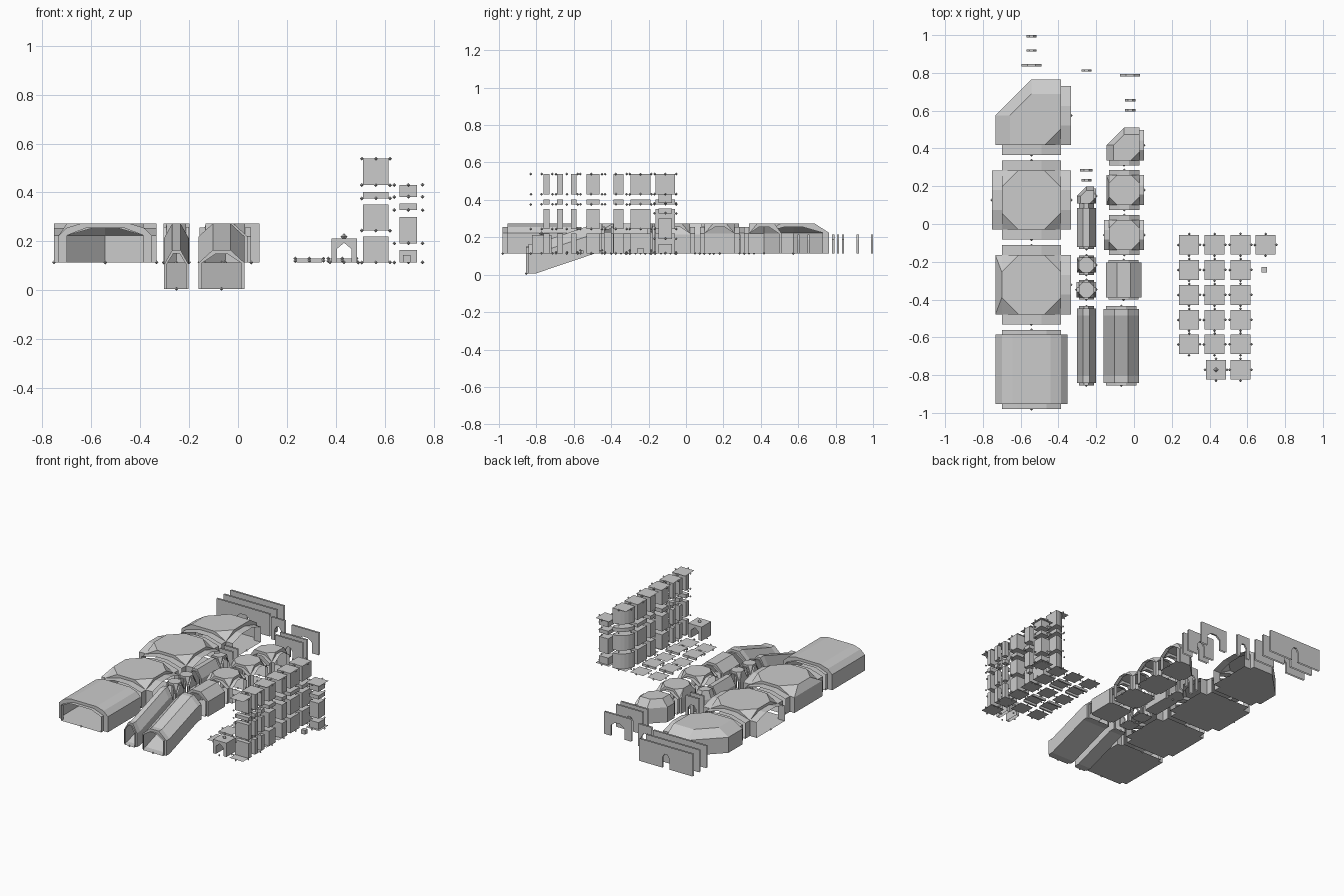
import bpy, bmesh
from math import cos, sin, pi
from mathutils import Matrix, Vector

if "Cube" in bpy.data.objects:
    bpy.data.objects.remove(bpy.data.objects["Cube"])

F = 0.114  # floor level of the kit


def finish(bm, name, loc):
    bmesh.ops.remove_doubles(bm, verts=bm.verts, dist=1e-5)
    bmesh.ops.dissolve_degenerate(bm, dist=1e-5, edges=bm.edges)
    bmesh.ops.recalc_face_normals(bm, faces=bm.faces)
    me = bpy.data.meshes.new(name)
    bm.to_mesh(me)
    bm.free()
    ob = bpy.data.objects.new(name, me)
    ob.location = loc
    bpy.context.collection.objects.link(ob)
    return ob


def face(bm, pts, m=Matrix()):
    bm.faces.new([bm.verts.new(m @ Vector(p)) for p in pts])


def strip(bm, a, b, m=Matrix(), closed=False):
    n = len(a)
    for i in range(n if closed else n - 1):
        j = (i + 1) % n
        face(bm, [a[i], a[j], b[j], b[i]], m)


def diamond(bm, x, y, z, r=0.008):
    t = bmesh.ops.create_uvsphere(bm, u_segments=4, v_segments=2, radius=r)
    bmesh.ops.translate(bm, verts=t['verts'], vec=(x, y, z))


# Size sets: r collar half width, e wall bulge, R reach, c roof half width,
# c2 collar roof half width, zw wall, zc collar top, zt roof
BIG = dict(r=.157, e=.034, R=.21, c=.068, c2=.052, zw=.11, zc=.14, zt=.159)
MID = dict(r=.08, e=.014, R=.106, c=.036, c2=.025, zw=.106, zc=.142, zt=.159)
SMALL = dict(r=.04, e=.01, R=.052, c=.017, c2=.012, zw=.1, zc=.145, zt=.159)


def arch(h, t, zw, zt):
    return [(-h, 0), (-h, zw), (-t, zt), (t, zt), (h, zw), (h, 0)]


def collar(s):
    return arch(s['r'], s['c2'], s['zw'], s['zc'])


def tunnel(name, loc, s, length, lip, drop=0, flat=0):
    # straight passage or ramp: lofted arch with narrower collars at both ends
    bm = bmesh.new()
    L = length / 2
    col = collar(s)
    t = s['c'] * (1.3 if s is BIG else 1)
    w = s['r'] + s['e']
    body = arch(w, t, s['zw'], s['zt'])
    if s is BIG:
        body = [(-w, 0), (-w, .11), (-s['r'], .142), (-.1, .159), (.1, .159), (s['r'], .142), (w, .11), (w, 0)]
        r = s['r']
        col = [(-r, 0), (-r, .11), (-r, .11), (-.08, .14), (.08, .14), (r, .11), (r, .11), (r, 0)]
    secs = [(-L, -drop, col), (-L + lip, -drop, col), (-L + lip, -drop, body)]
    if drop:
        secs += [(-L + flat, -drop, body), (L - flat, 0, body)]
    secs += [(L - lip, 0, body), (L - lip, 0, col), (L, 0, col)]
    rings = [[(x, y, z + dz) for x, z in p] for y, dz, p in secs]
    for a, b in zip(rings, rings[1:]):
        strip(bm, a, b, closed=True)
    diamond(bm, 0, -L, -drop)
    diamond(bm, 0, L, 0)
    finish(bm, name, loc)


def open_side(bm, s, m, outer=None):
    # collar arch on the local +x side, joined to the room profile
    r, R = s['r'], s['R']
    col = collar(s)
    a = [(r, y, z) for y, z in col]
    strip(bm, a, [(R, y, z) for y, z in col], m, True)
    out = outer or arch(r, s['c'], s['zw'], s['zt'])
    strip(bm, [(r, y, z) for y, z in out], a, m)
    p = m @ Vector((R, 0, 0))
    diamond(bm, *p)


def junction(name, loc, s, closed=()):
    # octagonal vaulted room with arms on the open sides
    bm = bmesh.new()
    r, c, zw, zt, q = s['r'], s['c'], s['zw'], s['zt'], s['r'] + s['e']
    roof = []
    for k in range(4):
        m = Matrix.Rotation(k * pi / 2, 4, 'Z')
        roof += [m @ Vector((r, -c, zt)), m @ Vector((r, c, zt))]
        face(bm, [(r, r, zw), (r, c, zt), (c, r, zt)], m)
        if k in closed:
            strip(bm, [(r, -r, 0), (q, -r, 0), (q, -r, zw), (r, -c, zt)],
                  [(r, r, 0), (q, r, 0), (q, r, zw), (r, c, zt)], m)
            for g in (-1, 1):
                face(bm, [(r, g * r, 0), (q, g * r, 0), (q, g * r, zw), (r, g * r, zw)], m)
                face(bm, [(r, g * r, zw), (q, g * r, zw), (r, g * c, zt)], m)
        else:
            open_side(bm, s, m)
    face(bm, roof)
    face(bm, [(-r, -r, 0), (r, -r, 0), (r, r, 0), (-r, r, 0)])
    finish(bm, name, loc)


def bend(name, loc, s):
    # corner room with a cut outer corner, open to +x and -y
    bm = bmesh.new()
    r, c, zw, zt, w = s['r'], s['c'], s['zw'], s['zt'], s['r'] + s['e']
    q = w * .6
    out = [(-w, -r), (-w, 0), (0, w), (r, w)]
    inn = [(-q, -r), (-q, 0), (0, q), (r, q)]
    low, mid = [(x, y, 0) for x, y in out], [(x, y, zw) for x, y in out]
    top = [(x, y, zt) for x, y in inn]
    strip(bm, low, mid)
    strip(bm, mid, top)
    face(bm, top + [(r, -c, zt), (c, -r, zt)])
    face(bm, low + [(r, -r, 0)])
    face(bm, [(r, -r, zw), (r, -c, zt), (c, -r, zt)])
    prof = [(-r, 0), (-r, zw), (-c, zt), (q, zt), (w, zw), (w, 0)]
    open_side(bm, s, Matrix(), prof)
    open_side(bm, s, Matrix.Rotation(-pi / 2, 4, 'Z'), [(-y, z) for y, z in reversed(prof)])
    finish(bm, name, loc)


def door_wall(name, x, y, half, dw, h=.075, peak=.1):
    # two thin sheets with a pointed doorway lined by jambs
    bm = bmesh.new()
    hole = [(-dw, 0), (-dw, h), (-dw * .4, peak), (dw * .4, peak), (dw, h), (dw, 0)]
    prof = hole + [(half, 0), (half, .159), (-half, .159), (-half, 0)]
    d = .006
    for g in (-d, d):
        face(bm, [(a, g, b) for a, b in prof])
    strip(bm, [(a, -d, b) for a, b in hole], [(a, d, b) for a, b in hole])
    finish(bm, name, (x, y, F))


def box(bm, x0, x1, y0, y1, z0, z1):
    t = bmesh.ops.create_cube(bm, size=1, matrix=Matrix.Translation(
        ((x0 + x1) / 2, (y0 + y1) / 2, (z0 + z1) / 2)) @ Matrix.Diagonal((x1 - x0, y1 - y0, z1 - z0, 1)))
    return t


def markers(bm, z, h=.0525):
    for x, y in ((h, 0), (-h, 0), (0, h), (0, -h)):
        diamond(bm, x * 1.1, y * 1.1, z)


# Large halls
tunnel("large_hall_straight", (-.543, -.77, F), BIG, .42, .026)
junction("large_hall_tee", (-.543, -.322, F), BIG, (2,))
junction("large_hall_cross", (-.543, .127, F), BIG)
bend("large_hall_corner", (-.543, .574, F), BIG)
for y, dw in ((.994, .027), (.918, .027), (.84, .053)):
    door_wall("large_door_wall", -.543, y, .21, dw)

# Narrow corridors
tunnel("narrow_ramp", (-.252, -.645, F), SMALL, .42, .012, F - .006, .05)
junction("narrow_cross", (-.252, -.348, F), SMALL)
junction("narrow_tee", (-.252, -.218, F), SMALL, (2,))
tunnel("narrow_straight", (-.252, -.018, F), SMALL, .23, .012)
bend("narrow_corner", (-.252, .148, F), SMALL)
for y, dw in ((.285, .033), (.232, .026), (.813, .026)):
    door_wall("narrow_door_wall", -.252, y, .053, dw)

# Medium corridors
tunnel("medium_ramp", (-.067, -.645, F), MID, .42, .014, F - .006, .05)
tunnel("medium_straight", (-.055, -.296, F), MID, .21, .012)
junction("medium_cross", (-.052, -.058, F), MID)
junction("medium_tee", (-.052, .18, F), MID, (2,))
bend("medium_corner", (-.052, .417, F), MID)
for y, dw in ((.787, .053), (.655, .028), (.602, .028)):
    door_wall("medium_door_wall", -.02, y, .107, dw)

# Flat floor tiles
ROWS = [-.11, -.243, -.375, -.507, -.637, -.772]
H = .0525
for i, x in enumerate((.292, .427)):
    for k, y in enumerate(ROWS[:5]):
        bm = bmesh.new()
        z = .006 + .01 * (k % 2)
        face(bm, [(-H, -H, z), (H, -H, z), (H, H, z), (-H, H, z)])
        markers(bm, z)
        if k % 2:
            box(bm, -H, H, -H, -H + .012, 0, z)
            box(bm, -H, H, H - .012, H, 0, z)
        finish(bm, "floor_tile", (x, y, F))

# Small gateway block: open front and back
bm = bmesh.new()
pr = [(-H, 0), (-H, .098), (H, .098), (H, 0)]
ho = [(-.03, 0), (-.03, .055), (0, .08), (.03, .055), (.03, 0)]
for y in (-H, H):
    face(bm, [(a, y, b) for a, b in pr + ho[::-1]])
for p in (pr, ho):
    strip(bm, [(a, -H, b) for a, b in p], [(a, H, b) for a, b in p])
diamond(bm, 0, 0, .105, .014)
markers(bm, 0)
finish(bm, "gateway_block", (.434, -.772, F))

# Stacked wall pieces: plan blocks per row, repeated at four levels
a = .024
PLANS = {
    1: [(-H, H, -H, H)],
    2: [(-H, H, -.012, .04)],
    3: [(-H, H, -.026, .044)],
    4: [(sx, sx + .031, sy, sy + .031) for sx in (-H, H - .031) for sy in (-H, H - .031)],
    5: [(-H, H, .01, .042)],
}
LEVELS = [(0, .106), (.13, .236), (.262, .288), (.316, .424)]
for k, y in enumerate(ROWS):
    bm = bmesh.new()
    for z0, z1 in LEVELS:
        if k == 0:  # rounded corner piece
            arc = [(H - 2 * H * cos(t * pi / 12), -H + 2 * H * sin(t * pi / 12)) for t in range(7)] + [(H, -H)]
            lo, hi = [(p, q, z0) for p, q in arc], [(p, q, z1) for p, q in arc]
            strip(bm, lo, hi, closed=True)
            face(bm, lo)
            face(bm, hi)
        else:
            for b in PLANS[k]:
                box(bm, *b, z0, z1)
        markers(bm, z0)
    for z in (.001, .424):
        face(bm, [(-H, -H, z), (H, -H, z), (H, H, z), (-H, H, z)])
    markers(bm, .424)
    finish(bm, "stacked_wall_pieces", (.564, y, F))

# Free-standing column stack with a wider cap, and a loose stone
bm = bmesh.new()
for z0, z1 in ((0, .05), (.078, .186), (.214, .24), (.268, .317)):
    box(bm, -.036, .036, -.036, .036, z0, z1)
    markers(bm, z0)
for z in (.001, .317):
    face(bm, [(-H, -H, z), (H, -H, z), (H, H, z), (-H, H, z)])
markers(bm, .317)
finish(bm, "column_stack", (.697, -.11, F))
bm = bmesh.new()
box(bm, -.015, .015, -.015, .015, 0, .03)
finish(bm, "loose_stone", (.69, -.243, F))
